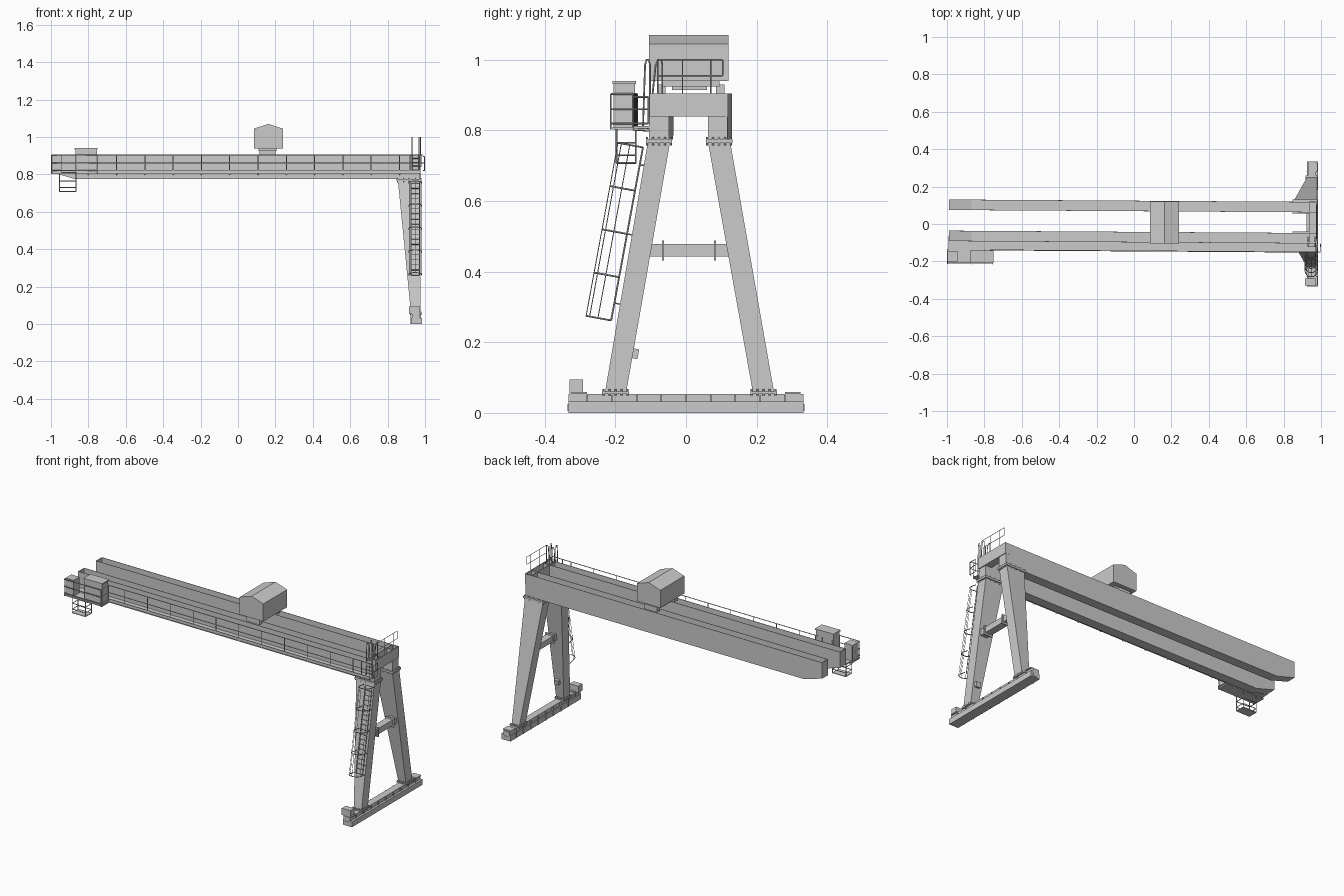
import bpy, bmesh, math
from mathutils import Vector

if "Cube" in bpy.data.objects:
    bpy.data.objects.remove(bpy.data.objects["Cube"])

TILT = -0.0065  # the bridge runs very slightly skewed to the end frame


def mesh(name, verts, faces, tilt=False):
    me = bpy.data.meshes.new(name)
    bm = bmesh.new()
    vs = [bm.verts.new(v) for v in verts]
    for f in faces:
        bm.faces.new([vs[i] for i in f])
    bmesh.ops.recalc_face_normals(bm, faces=bm.faces)
    bm.to_mesh(me)
    bm.free()
    ob = bpy.data.objects.new(name, me)
    bpy.context.collection.objects.link(ob)
    if tilt:
        ob.rotation_euler.z = TILT
    return ob


def loft(name, a, b, skip_cap=False, tilt=False):
    """Solid between two matching outlines."""
    n = len(a)
    faces = [(i, (i + 1) % n, n + (i + 1) % n, n + i) for i in range(n)]
    faces.append(tuple(range(n)))
    if not skip_cap:
        faces.append(tuple(range(n, 2 * n)))
    return mesh(name, list(a) + list(b), faces, tilt)


def rect(x0, x1, y0, y1, z):
    return [(x0, y0, z), (x1, y0, z), (x1, y1, z), (x0, y1, z)]


def box(name, x0, x1, y0, y1, z0, z1, open_top=False, tilt=False):
    ob = loft(name, rect(x0, x1, y0, y1, z0), rect(x0, x1, y0, y1, z1), open_top, tilt)
    if open_top:
        thicken(ob)
    return ob


def thicken(ob):
    m = ob.modifiers.new("plate", 'SOLIDIFY')
    m.thickness = 0.004
    m.offset = -1


def pipes(name, paths, r=0.0022, tilt=False):
    cu = bpy.data.curves.new(name, 'CURVE')
    cu.dimensions = '3D'
    cu.bevel_depth = r
    cu.bevel_resolution = 0
    cu.use_fill_caps = True
    for p in paths:
        s = cu.splines.new('POLY')
        s.points.add(len(p) - 1)
        for pt, co in zip(s.points, p):
            pt.co = (*co, 1)
    ob = bpy.data.objects.new(name, cu)
    bpy.context.collection.objects.link(ob)
    if tilt:
        ob.rotation_euler.z = TILT


def bolts(name, x0, x1, y0, y1, z, h):
    """Bolts around the edge of a flange."""
    pts = []
    for i in range(5):
        t = i / 4
        pts += [(x0 + (x1 - x0) * t, y) for y in (y0, y1)]
        if 0 < i < 4:
            pts += [(x, y0 + (y1 - y0) * t) for x in (x0, x1)]
    pipes(name, [[(x, y, z - h), (x, y, z + h)] for x, y in pts], 0.003)


# Twin girders: open-topped troughs with a chamfered lower left end
for name, yc in (("front_girder", -0.07), ("back_girder", 0.0965)):
    prof = [(-0.99, 0.905), (-0.99, 0.81), (-0.87, 0.775), (0.975, 0.775), (0.975, 0.905)]
    a = [(x, yc - 0.028, z) for x, z in prof]
    b = [(x, yc + 0.028, z) for x, z in prof]
    faces = [(i, i + 1, i + 6, i + 5) for i in range(4)] + [tuple(range(5)), tuple(range(5, 10))]
    thicken(mesh(name, a + b, faces, True))

# End beam joining the girders
box("end_beam", 0.935, 0.98, -0.104, 0.119, 0.84, 0.905, open_top=True)

# Trolley with gabled hood
gable = [(0.085, 0.94), (0.24, 0.94), (0.24, 1.045), (0.163, 1.07), (0.085, 1.045)]
loft("trolley_hood", [(x, -0.105, z) for x, z in gable], [(x, 0.12, z) for x, z in gable])
box("trolley_base", 0.11, 0.205, -0.07, 0.095, 0.925, 0.942)
box("trolley_underside", 0.115, 0.20, -0.04, 0.06, 0.914, 0.926)
for y in (-0.07, 0.0965):
    box("trolley_wheels", 0.115, 0.20, y - 0.012, y + 0.012, 0.90, 0.93)

# Walkway and its railing
box("walkway", -0.99, 0.975, -0.145, -0.097, 0.806, 0.812, tilt=True)
rail = [[(-0.77, -0.144, z), (0.99, -0.144, z)] for z in (0.86, 0.903)]
rail += [[(x, -0.144, 0.808), (x, -0.144, 0.903)] for x in [-0.80 + 0.1513 * i for i in range(12)] + [0.92, 0.975]]
rail += [[(0.99, -0.144, z), (0.997, -0.144, z), (0.997, -0.10, z)] for z in (0.82, 0.86, 0.895)]
rail += [[(0.997, y, 0.82), (0.997, y, 0.895)] for y in (-0.144, -0.10)]
pipes("walkway_railing", rail, 0.0025, True)
box("walkway_toe_board", -0.77, 0.975, -0.146, -0.143, 0.808, 0.824, tilt=True)
pipes("walkway_brackets", [[(x, -0.145, 0.804), (x, -0.095, 0.80)] for x in [-0.8 + 0.1513 * i for i in range(12)]], 0.004, True)

# Left service platform with cabinets, railing and hanging basket
box("service_platform", -1.0, -0.75, -0.208, -0.135, 0.802, 0.81)
box("large_cabinet", -0.87, -0.755, -0.205, -0.145, 0.81, 0.935)
box("large_cabinet_lid", -0.873, -0.75, -0.208, -0.142, 0.932, 0.94)
box("small_cabinet", -0.998, -0.945, -0.2, -0.145, 0.81, 0.905)
sx0, sx1, sy0, sy1 = -0.997, -0.755, -0.213, -0.142
pipes("platform_railing",
      [[(sx0, sy1, z), (sx0, sy0, z), (sx1, sy0, z), (sx1, sy1, z)] for z in (0.82, 0.86, 0.903)]
      + [[(x, y, 0.803), (x, y, 0.903)] for x in (sx0, -0.865, sx1) for y in (sy0, sy1)], 0.0025)
bx0, bx1, by0, by1 = -0.955, -0.867, -0.197, -0.142
pipes("hanging_basket",
      [[(bx0, by0, z), (bx1, by0, z), (bx1, by1, z), (bx0, by1, z), (bx0, by0, z)] for z in (0.708, 0.73, 0.765)]
      + [[(x, y, 0.708), (x, y, 0.803)] for x in (bx0, bx1) for y in (by0, by1)], 0.0025)
box("basket_floor", bx0, bx1, by0, by1, 0.706, 0.711)

# Splayed, tapered legs with bolted flanges
for name, b0, b1, t0, t1 in (("front_leg", -0.23, -0.17, -0.108, -0.045), ("back_leg", 0.19, 0.25, 0.062, 0.125)):
    loft(name, rect(0.925, 0.975, b0, b1, 0.055), rect(0.855, 0.975, t0, t1, 0.768))
    box(name + "_top_flange", 0.848, 0.982, t0 - 0.006, t1 + 0.006, 0.764, 0.776)
    box(name + "_foot_flange", 0.918, 0.982, b0 - 0.008, b1 + 0.008, 0.053, 0.06)
    bolts(name + "_top_bolts", 0.853, 0.977, t0 - 0.002, t1 + 0.002, 0.77, 0.012)
    bolts(name + "_foot_bolts", 0.922, 0.978, b0 - 0.004, b1 + 0.004, 0.058, 0.009)

# Cross brace
box("cross_brace", 0.922, 0.965, -0.12, 0.135, 0.443, 0.478)
for y in (-0.065, 0.082):
    box("brace_flange", 0.915, 0.972, y - 0.003, y + 0.003, 0.432, 0.488)

# Bottom travel beam with ribs, drive box and end plates
box("travel_beam_lower", 0.925, 0.985, -0.333, 0.333, 0.0, 0.032)
box("travel_beam_upper", 0.93, 0.972, -0.333, 0.333, 0.032, 0.054)
for i in range(9):
    y = -0.28 + 0.07 * i
    box("beam_rib", 0.922, 0.978, y - 0.002, y + 0.002, 0.0, 0.05)
for s in (-1, 1):
    box("beam_end_plate", 0.93, 0.98, min(s * 0.28, s * 0.325), max(s * 0.28, s * 0.325), 0.054, 0.059)
    box("beam_buffer", 0.94, 0.97, min(s * 0.325, s * 0.335), max(s * 0.325, s * 0.335), 0.005, 0.025)
box("drive_box", 0.915, 0.972, -0.33, -0.292, 0.054, 0.094)
junction = box("junction_box", -0.015, 0.015, -0.011, 0.011, -0.014, 0.014)
junction.location = (0.95, -0.146, 0.168)
junction.rotation_euler.x = -0.18

# Caged ladder following the front leg
along = Vector((0, 0.09, 0.49))
out = Vector((0, -0.983, 0.18))
foot = Vector((0.9475, -0.212, 0.262))
W = 0.033


def cage(t, x, depth):
    return foot + along * t + out * depth + Vector((x, 0, 0))


hoop = [(W * math.cos(a), 0.038 + 0.034 * math.sin(a)) for a in [math.pi * i / 8 for i in range(9)]]
hoop = [(W, 0)] + hoop + [(-W, 0)]
pipes("ladder_hoops", [[cage(t / 4, x, d) for x, d in hoop] for t in range(5)], 0.0025)
pipes("ladder_straps", [[cage(0, *hoop[i]), cage(1, *hoop[i])] for i in (1, 3, 5, 7, 9)], 0.0013)
pipes("ladder_stringers", [[cage(0, x, 0), cage(1.0, x, 0)] for x in (-0.022, 0.022)], 0.0025)
pipes("ladder_rungs", [[cage(i / 18, -0.022, 0), cage(i / 18, 0.022, 0)] for i in range(19)], 0.0015)
pipes("ladder_standoffs", [[cage(t, x, 0), cage(t, x, -0.02)] for t in (0.1, 0.5, 0.9) for x in (-0.022, 0.022)], 0.002)

# Upper ladder with curved grab rails, and guard rail over the end beam
grabs, rungs = [], []
for x in (0.93, 0.968):
    grabs.append([(x, -0.122, 0.806), (x, -0.116, 0.985), (x, -0.112, 1.0), (x, -0.105, 1.0), (x, -0.102, 0.985), (x, -0.102, 0.90)])
    grabs.append([(x, -0.095, 0.90), (x, -0.086, 0.985), (x, -0.08, 1.0), (x, -0.07, 1.0), (x, -0.067, 0.985), (x, -0.067, 0.90)])
for i in range(5):
    rungs.append([(0.93, -0.121, 0.825 + 0.02 * i), (0.968, -0.121, 0.825 + 0.02 * i)])
pipes("grab_rails", grabs, 0.0025)
pipes("upper_rungs", rungs, 0.0018)
pipes("end_guard_rail",
      [[(0.976, -0.08, z), (0.976, 0.104, z)] for z in (0.955, 1.0)]
      + [[(0.976, y, 0.90), (0.976, y, 1.0)] for y in (-0.08, -0.01, 0.07)]
      + [[(0.976, 0.104, 0.955), (0.976, 0.104, 1.0)]], 0.0018)
